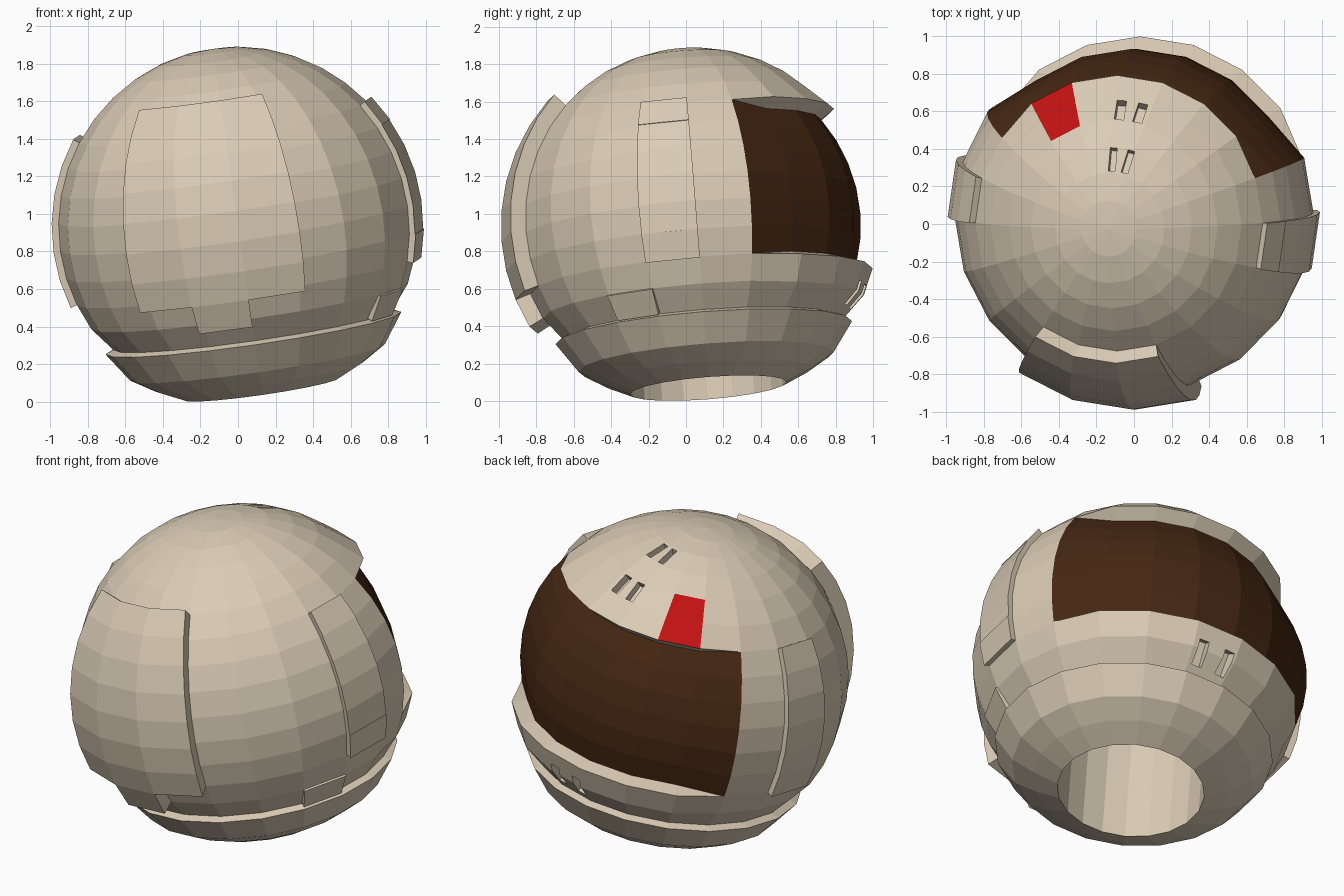
import bpy, bmesh
from math import sin, cos, radians
from mathutils import Matrix, Vector

if "Cube" in bpy.data.objects:
    bpy.data.objects.remove(bpy.data.objects["Cube"])

R = 0.955          # shell radius
STEP = 18          # 20 segments
RING = 9           # 20 rings
# tilted head frame
FRAME = (Matrix.Translation((0, 0.05, 0.935))
         @ Matrix.Rotation(radians(-8.2), 4, 'Y') @ Matrix.Rotation(radians(4.5), 4, 'X'))


def material(name, rgb):
    m = bpy.data.materials.new(name)
    m.diffuse_color = (*rgb, 1)
    m.use_nodes = True
    m.node_tree.nodes["Principled BSDF"].inputs["Base Color"].default_value = m.diffuse_color
    return m


BEIGE = material("beige_shell", (0.70, 0.60, 0.46))
BROWN = material("dark_visor", (0.06, 0.02, 0.006))
RED = material("red_marker", (0.55, 0.006, 0.006))


def polar(r, lat, az):
    """Point at angle lat from the top pole and azimuth az from +x."""
    a, b = radians(lat), radians(az)
    return Vector((r * sin(a) * cos(b), r * sin(a) * sin(b), r * cos(a)))


def finish(name, bm, mats):
    bmesh.ops.recalc_face_normals(bm, faces=bm.faces[:])
    me = bpy.data.meshes.new(name)
    bm.to_mesh(me)
    bm.free()
    for m in mats:
        me.materials.append(m)
    ob = bpy.data.objects.new(name, me)
    ob.matrix_world = FRAME
    bpy.context.collection.objects.link(ob)
    return ob


# Helmet shell: rings from the crown down, with a sunken visor window
def shell_point(kind, lat, az):
    inside = 18 < az < 144
    r = R
    if kind == 'visor' and inside:
        r = 0.885
    elif kind == 'lip' and inside:
        r = 0.975
    return polar(r, lat, az)


rows = [('shell', a) for a in range(RING, 54, RING)]
rows += [('lip', 54)] + [('visor', a) for a in range(54, 109, RING)]
rows += [('lip', 108), ('lip', 117)]
# shell bottom, collar and inner neck tube as (radius, height)
collar = [(0.75, -0.56), (0.795, -0.578), (0.685, -0.735), (0.56, -0.812),
          (0.42, -0.878), (0.42, -0.1)]

bm = bmesh.new()
rings = []
azimuths = range(0, 360, STEP)
for kind, lat in rows:
    rings.append([bm.verts.new(shell_point(kind, lat, az)) for az in azimuths])
for r, z in collar:
    rings.append([bm.verts.new((r * cos(radians(az)), r * sin(radians(az)), z)) for az in azimuths])
pole = bm.verts.new((0, 0, R))
n = len(azimuths)
for j in range(n):
    k = (j + 1) % n
    bm.faces.new((pole, rings[0][j], rings[0][k]))
    for i in range(len(rings) - 1):
        f = bm.faces.new((rings[i][j], rings[i + 1][j], rings[i + 1][k], rings[i][k]))
        kinds = [rows[x][0] if x < len(rows) else '' for x in (i, i + 1)]
        az = j * STEP
        if kinds == ['visor', 'visor'] and 18 <= az < 144:
            f.material_index = 1
        elif i < len(rows) and 36 <= rows[i][1] < 54 and az == 108:
            f.material_index = 2
bm.faces.new(rings[-1])
bmesh.ops.remove_doubles(bm, verts=bm.verts[:], dist=0.0005)
shell = finish("helmet_shell", bm, [BEIGE, BROWN, RED])

# Vent slots cut in pairs on the crown and the chin
bm = bmesh.new()
for lat, length, width in ((22.5, 0.13, 0.036), (40.5, 0.125, 0.05), (118.5, 0.15, 0.06)):
    gap = 5 if lat < 100 else 5.5
    for az in (81.5 - gap, 81.5 + gap):
        if lat < 30:
            az += 1 if az > 81 else -2
        m = (Matrix.Translation(polar(0.955, lat, az)) @ Matrix.Rotation(radians(az), 4, 'Z')
             @ Matrix.Rotation(radians(lat), 4, 'Y') @ Matrix.Diagonal((length, width, 0.11, 1)))
        bmesh.ops.create_cube(bm, size=1, matrix=m)
cutter = finish("vent_cutter", bm, [BEIGE])
cutter.hide_render = True
cutter.display_type = 'WIRE'
mod = shell.modifiers.new("vents", 'BOOLEAN')
mod.operation = 'DIFFERENCE'
mod.solver = 'EXACT'
mod.object = cutter


# Raised panels: blocks of shell cells (azimuth, ring) pushed outwards
def panel(name, cells, radius):
    bm = bmesh.new()
    for az, lat in cells:
        bm.faces.new([bm.verts.new(polar(radius, b, a)) for a, b in
                      ((az, lat), (az, lat + RING), (az + STEP, lat + RING), (az + STEP, lat))])
    bmesh.ops.remove_doubles(bm, verts=bm.verts[:], dist=0.0005)
    res = bmesh.ops.extrude_face_region(bm, geom=bm.faces[:], use_keep_orig=True)
    for v in res['geom']:
        if isinstance(v, bmesh.types.BMVert):
            v.co *= 0.92 / radius
    return finish(name, bm, [BEIGE])


def column(az, start, end):
    return [(az, lat) for lat in range(start, end, RING)]


panel("front_panel", column(234, 45, 108) + column(252, 45, 117) + column(270, 45, 108), 1.04)
panel("left_panel", column(162, 54, 108), 0.992)
panel("right_panel_top", column(342, 54, 63), 0.99)
panel("right_panel_middle", column(342, 63, 99), 0.986)
panel("right_panel_bottom", column(342, 99, 108), 0.99)
panel("right_chin_patch", column(324, 117, 126), 0.968)
